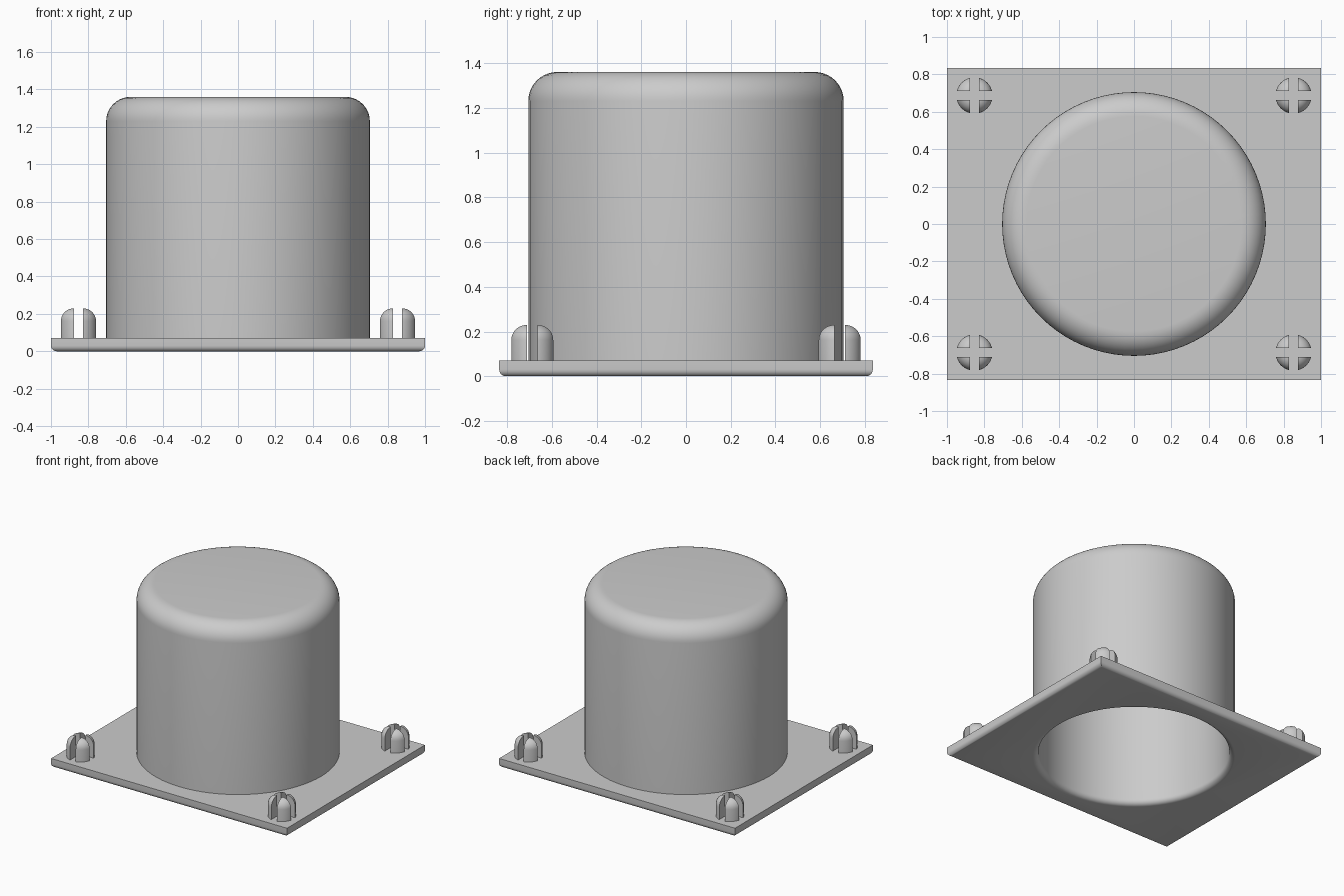
import bpy, bmesh, math

cube = bpy.data.objects.get("Cube")
if cube:
    bpy.data.objects.remove(cube, do_unlink=True)

grey = bpy.data.materials.new("plain_grey")
grey.use_nodes = True
COLOUR = (0.6, 0.6, 0.6, 1)
grey.diffuse_color = COLOUR
grey.node_tree.nodes["Principled BSDF"].inputs["Base Color"].default_value = COLOUR


def finish(name, bm):
    bmesh.ops.recalc_face_normals(bm, faces=bm.faces[:])
    mesh = bpy.data.meshes.new(name)
    bm.to_mesh(mesh)
    bm.free()
    mesh.materials.append(grey)
    obj = bpy.data.objects.new(name, mesh)
    bpy.context.collection.objects.link(obj)
    return obj


def arc(cx, cz, r, start, end, steps=10):
    angles = [math.radians(start + (end - start) * i / steps) for i in range(steps + 1)]
    return [(cx + r * math.cos(a), cz + r * math.sin(a)) for a in angles]


def lathe(name, profile, segments):
    """Closed solid of revolution; profile runs from bottom rim to top rim."""
    bm = bmesh.new()
    rings = [[bm.verts.new((r * math.cos(math.tau * i / segments),
                            r * math.sin(math.tau * i / segments), z))
              for i in range(segments)] for r, z in profile]
    for low, high in zip(rings, rings[1:]):
        for i in range(segments):
            j = (i + 1) % segments
            bm.faces.new((low[i], low[j], high[j], high[i]))
    bm.faces.new(rings[0][::-1])
    bm.faces.new(rings[-1])
    return finish(name, bm)


def box(name, size, z):
    bm = bmesh.new()
    bmesh.ops.create_cube(bm, size=1)
    bmesh.ops.scale(bm, vec=size, verts=bm.verts)
    bmesh.ops.translate(bm, vec=(0, 0, z), verts=bm.verts)
    return finish(name, bm)


def combine(target, tool, operation):
    mod = target.modifiers.new(operation, 'BOOLEAN')
    mod.operation, mod.object, mod.solver = operation, tool, 'EXACT'
    bpy.context.view_layer.objects.active = target
    bpy.ops.object.modifier_apply(modifier=mod.name)
    bpy.data.objects.remove(tool, do_unlink=True)


def smooth(obj):
    bpy.ops.object.select_all(action='DESELECT')
    obj.select_set(True)
    bpy.context.view_layer.objects.active = obj
    bpy.ops.object.shade_smooth_by_angle(angle=math.radians(30))


# Base plate with rounded lower edges
PLATE_TOP = 0.07
housing = box("cap_housing", (2, 1.67, PLATE_TOP), PLATE_TOP / 2)
bm = bmesh.new()
bm.from_mesh(housing.data)
lower = [e for e in bm.edges if all(v.co.z < 0.01 for v in e.verts)]
bmesh.ops.bevel(bm, geom=lower, offset=0.03, segments=6, profile=0.5, affect='EDGES')
bm.to_mesh(housing.data)
bm.free()

# Round cup on the plate, hollowed from below with a flared mouth
R, WALL, TOP, FILLET = 0.705, 0.04, 1.36, 0.13
outer = [(R, 0.035)] + arc(R - FILLET, TOP - FILLET, FILLET, 0, 90)
inner = ([(R, -0.1)] + arc(R, WALL, WALL, 270, 180, 6)
         + arc(R - FILLET, TOP - FILLET, FILLET - WALL, 0, 90))
combine(housing, lathe("cup_shell", outer, 80), 'UNION')
combine(housing, lathe("cavity", inner, 80), 'DIFFERENCE')
smooth(housing)

# Corner pegs split into four prongs by crossed slots
PEG_R, PEG_TOP, ROUND, SLOT = 0.097, 0.23, 0.068, 0.048
peg = lathe("corner_peg", [(PEG_R, 0.055)]
            + arc(PEG_R - ROUND, PEG_TOP - ROUND, ROUND, 0, 90, 8), 40)
for size in ((SLOT, 1, 1), (1, SLOT, 1)):
    combine(peg, box("slot", size, 0), 'DIFFERENCE')
smooth(peg)
for side, x in (("right", -0.853), ("left", 0.853)):
    for end, y in (("front", -0.687), ("back", 0.687)):
        copy = bpy.data.objects.new(f"{end}_{side}_peg", peg.data)
        copy.location = (x, y, 0)
        bpy.context.collection.objects.link(copy)
bpy.data.objects.remove(peg, do_unlink=True)
